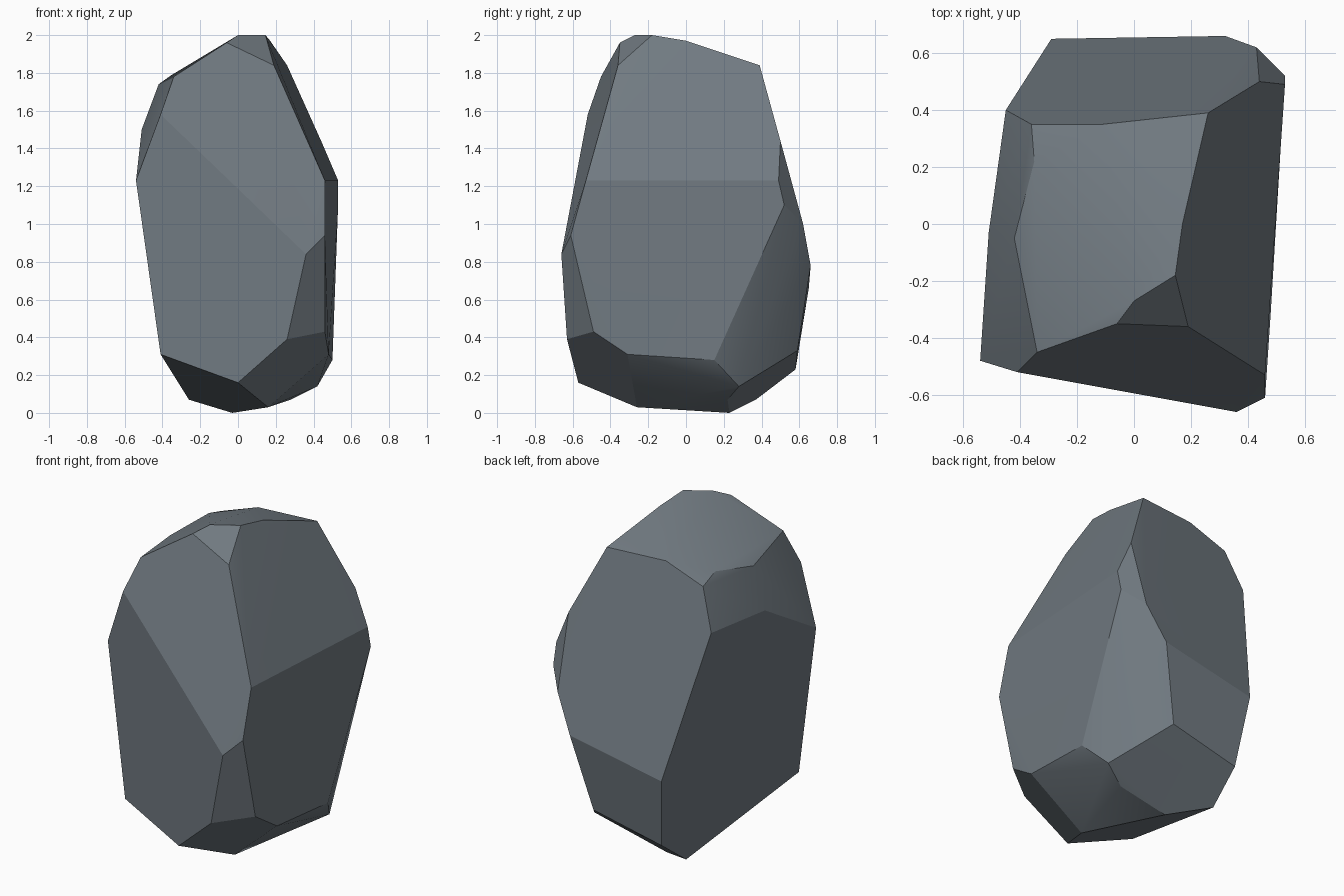
import bpy
import bmesh
import math
from mathutils import Vector

# Remove only the default cube
default_cube = bpy.data.objects.get("Cube")
if default_cube is not None:
    bpy.data.objects.remove(default_cube, do_unlink=True)


def make_material(name, colour):
    """Create one flat matte material."""
    material = bpy.data.materials.new(name)
    material.use_nodes = True
    material.diffuse_color = colour
    shader = material.node_tree.nodes.get("Principled BSDF")
    shader.inputs["Base Color"].default_value = colour
    shader.inputs["Roughness"].default_value = 0.9
    return material


def make_boulder(name, corner_groups, material):
    """Wrap a convex stone around its chiselled corners."""
    mesh = bpy.data.meshes.new(name)
    boulder = bpy.data.objects.new(name, mesh)
    bpy.context.collection.objects.link(boulder)

    bm = bmesh.new()
    for corners in corner_groups:
        for corner in corners:
            bm.verts.new(Vector(corner))
    hull = bmesh.ops.convex_hull(bm, input=bm.verts, use_existing_faces=False)

    # Drop anything that ended up inside the stone
    loose = [v for v in bm.verts if not v.link_faces]
    bmesh.ops.delete(bm, geom=loose, context="VERTS")

    # Merge nearly level triangles into broad facets
    bmesh.ops.dissolve_limit(bm, angle_limit=math.radians(4),
                             verts=bm.verts, edges=bm.edges)
    bmesh.ops.recalc_face_normals(bm, faces=bm.faces)
    bm.to_mesh(mesh)
    bm.free()

    mesh.materials.append(material)
    return boulder


# Corners of the stone, grouped from the crown down to the base
crown = [
    (0, -.27, 2), (.145, -.18, 2), (.17, 0, 1.97), (-.06, -.35, 1.96),
    (.19, -.36, 1.84), (.26, .39, 1.84), (-.11, .35, 1.84),
]
shoulder = [
    (-.35, .22, 1.79), (-.36, .35, 1.75), (-.42, -.05, 1.74),
    (-.34, -.45, 1.78), (-.41, -.52, 1.58), (-.45, .4, 1.51),
    (-.51, -.03, 1.5), (.44, .5, 1.44),
]
waist = [
    (-.54, -.48, 1.23), (.46, -.53, 1.23), (.53, .49, 1.23),
    (.53, .52, 1.1), (.43, .62, 1), (.46, -.61, .94),
    (.36, -.66, .84), (.32, .66, .78), (-.29, .65, .66),
]
lower_edge = [
    (.46, -.49, .43), (.26, -.63, .39), (.21, .59, .33),
    (-.41, -.5, .31), (.48, -.31, .31), (.5, .15, .28),
    (-.24, .58, .23), (0, -.57, .16), (.42, .28, .14),
]
base = [
    (-.26, .37, .07), (.28, .22, .07), (.16, -.26, .03), (-.03, .23, 0),
]

# Build the stone in a single slate colour
slate = make_material("slate_grey", (.165, .195, .22, 1))
boulder = make_boulder("boulder", [crown, shoulder, waist, lower_edge, base],
                       slate)

# Smooth the soft breaks and keep the hard edges crisp
bpy.ops.object.select_all(action="DESELECT")
boulder.select_set(True)
bpy.context.view_layer.objects.active = boulder
bpy.ops.object.shade_smooth_by_angle(angle=math.radians(20))
